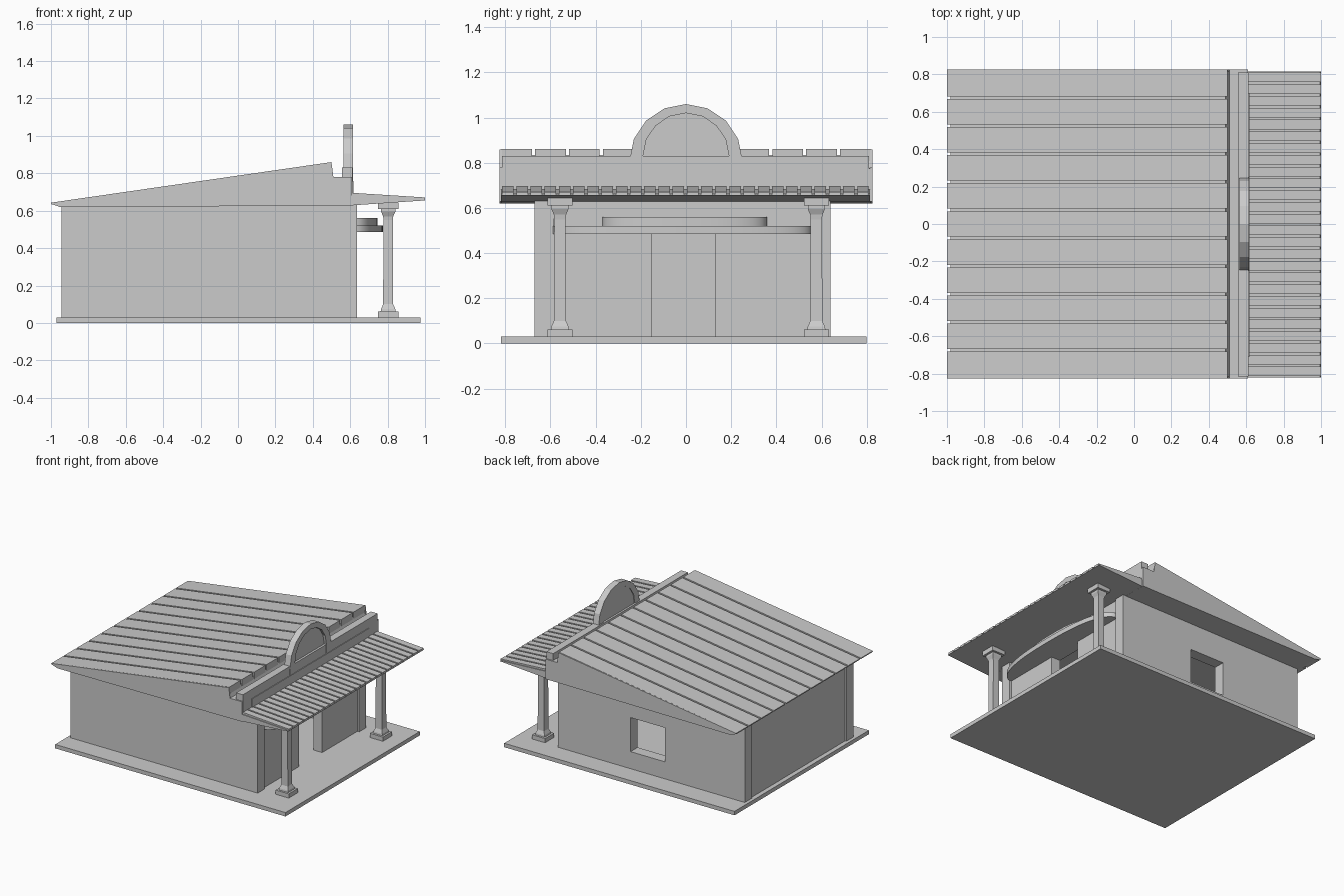
import bpy, bmesh, math

if "Cube" in bpy.data.objects:
    bpy.data.objects.remove(bpy.data.objects["Cube"])


def mesh(name, bm):
    bmesh.ops.recalc_face_normals(bm, faces=bm.faces)
    me = bpy.data.meshes.new(name)
    bm.to_mesh(me)
    bm.free()
    ob = bpy.data.objects.new(name, me)
    bpy.context.collection.objects.link(ob)
    return ob


def prism(name, pts, a, b, axis):
    """Extrude a 2D profile from a to b along the given axis."""
    put = {'x': lambda p, t: (t, p[0], p[1]),
           'y': lambda p, t: (p[0], t, p[1]),
           'z': lambda p, t: (p[0], p[1], t)}[axis]
    bm = bmesh.new()
    lo = [bm.verts.new(put(p, a)) for p in pts]
    hi = [bm.verts.new(put(p, b)) for p in pts]
    n = len(pts)
    bm.faces.new(lo)
    bm.faces.new(hi)
    for i in range(n):
        bm.faces.new((lo[i], lo[(i + 1) % n], hi[(i + 1) % n], hi[i]))
    return mesh(name, bm)


def box(name, x0, x1, y0, y1, z0, z1):
    return prism(name, [(x0, y0), (x1, y0), (x1, y1), (x0, y1)], z0, z1, 'z')


def frame(name, u0, u1, v0, v1, hole, a, b, axis):
    """Wall with one rectangular hole, cut with a boolean."""
    wall = prism(name, [(u0, v0), (u1, v0), (u1, v1), (u0, v1)], a, b, axis)
    h0, h1, g0, g1 = hole
    cut = prism(name + "_cutter", [(h0, g0), (h1, g0), (h1, g1), (h0, g1)],
                a - .05, b + .05, axis)
    cut.hide_render = True
    cut.hide_viewport = True
    cut.display_type = 'WIRE'
    m = wall.modifiers.new("opening", 'BOOLEAN')
    m.object = cut
    m.solver = 'EXACT'
    # apply the cut and drop the helper
    cut.hide_viewport = False
    dg = bpy.context.evaluated_depsgraph_get()
    dg.update()
    me = bpy.data.meshes.new_from_object(wall.evaluated_get(dg))
    wall.modifiers.clear()
    wall.data = me
    bpy.data.objects.remove(cut)
    return wall


# ground slab
box("base_slab", -.97, .975, -.82, .80, 0, .03)

# walls
box("side_wall_front", -.945, .635, -.67, -.585, .03, .63)
frame("side_wall_back", -.945, .635, .03, .63, (-.27, .02, .16, .42), .555, .64, 'y')
box("rear_wall", -.935, -.86, -.585, .555, .03, .63)
frame("entrance_wall", -.585, .555, .025, .63, (-.15, .13, 0, .485), .545, .62, 'x')

# roof body below the panels, with parapet gutter
prism("roof_body", [(-.98, .632), (-.95, .62), (.61, .628), (.61, .775),
                    (.51, .78), (.49, .835), (-.97, .632 + .003)], -.815, .815, 'y')

# main roof panels
pitch = 1.65 / 11
for i in range(11):
    y = -.825 + i * pitch
    prism(f"roof_panel_{i+1}", [(-1, .635), (-.97, .628), (.5, .78), (.5, .86), (-1, .643)],
          y + .007, y + pitch - .007, 'y')
# closed gables
for tag, y in (("front", -.825), ("back", .815)):
    prism("gable_" + tag, [(-1, .637), (-.95, .619), (.61, .628), (.61, .78), (.51, .78),
                           (.5, .858), (-1, .643)], y, y + .01, 'y')

# parapet
box("parapet", .555, .612, -.815, .81, .68, .83)
box("parapet_panel", .612, .617, -.71, .70, .685, .76)

# arched crest: raised rim around a recessed disc
def arc(r, n=16, cz=.81, low=.76):
    pts = [(r * math.cos(math.pi * k / (n // 2)), cz + r * math.sin(math.pi * k / (n // 2)))
           for k in range(n // 2 + 1)]
    return pts


outer, inner = arc(.25), arc(.19, 16, .83)
prism("crest_rim", [(.25, .76)] + outer + [(-.25, .76), (-.19, .76)] + inner[::-1] + [(.19, .76)],
      .565, .614, 'x')
prism("crest_disc", inner, .57, .595, 'x')

# porch awning with narrow panels
prism("awning_body", [(.60, .628), (1.0, .655), (.995, .662), (.60, .682)], -.82, .815, 'y')
n = 26
p = 1.635 / n
for i in range(n):
    y = -.82 + i * p
    prism(f"awning_panel_{i+1}", [(.605, .67), (1.0, .655), (1.0, .671), (.605, .696)],
          y + .006, y + p - .006, 'y')


# rounded entrance canopies
def canopy(name, half, cy, x0, x1, z0, z1):
    pts = []
    for k in range(33):
        t = -math.pi / 2 + math.pi * k / 32
        c, s = math.cos(t), math.sin(t)
        pts.append((x0 + (x1 - x0) * abs(c) ** .8, cy + half * math.copysign(abs(s) ** .8, s)))
    ob = prism(name, pts, z0, z1, 'z')
    bpy.context.view_layer.objects.active = ob
    ob.select_set(True)
    bpy.ops.object.shade_smooth_by_angle(angle=math.radians(35))
    ob.select_set(False)


canopy("canopy_lower", .575, -.015, .61, .775, .485, .52)
canopy("canopy_upper", .365, -.005, .61, .745, .52, .56)


# columns: stacked square sections (half width, z)
def column(name, cx, cy):
    rings = [(.055, .03), (.055, .062), (.04, .062), (.038, .075), (.027, .1),
             (.025, .55), (.027, .57), (.038, .595), (.038, .61), (.055, .61), (.055, .645)]
    bm = bmesh.new()
    loops = [[bm.verts.new((cx + sx * h, cy + sy * h, z))
              for sx, sy in ((-1, -1), (1, -1), (1, 1), (-1, 1))] for h, z in rings]
    bm.faces.new(loops[0])
    bm.faces.new(loops[-1])
    for a, b in zip(loops, loops[1:]):
        for i in range(4):
            bm.faces.new((a[i], a[(i + 1) % 4], b[(i + 1) % 4], b[i]))
    mesh(name, bm)


column("porch_column_front", .803, -.558)
column("porch_column_back", .803, .577)
